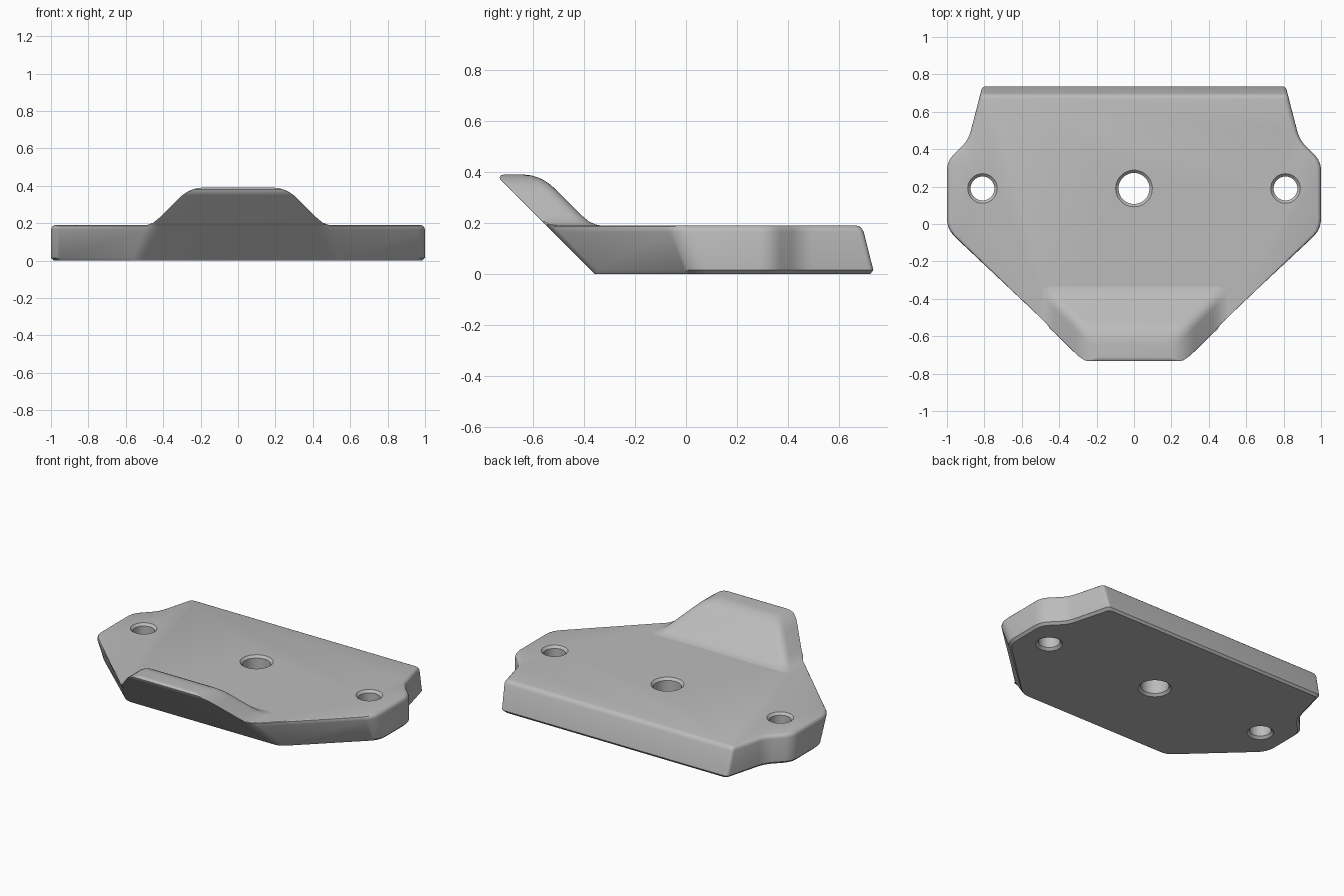
import bpy, bmesh, math
from mathutils import Vector

cube = bpy.data.objects.get("Cube")
if cube:
    bpy.data.objects.remove(cube, do_unlink=True)

grey = bpy.data.materials.new("satin grey")
grey.use_nodes = True
colour = (0.5, 0.5, 0.5, 1)
grey.diffuse_color = colour
grey.node_tree.nodes["Principled BSDF"].inputs["Base Color"].default_value = colour


def rounded(half, steps=6):
    """Mirror the +x corners (x, y, cut) and round every corner."""
    corners = half + [(-x, y, c) for x, y, c in reversed(half)]
    points = []
    for i, (x, y, cut) in enumerate(corners):
        p = Vector((x, y))
        before = Vector(corners[i - 1][:2]) - p
        after = Vector(corners[(i + 1) % len(corners)][:2]) - p
        a = p + before.normalized() * min(cut, before.length * 0.45)
        b = p + after.normalized() * min(cut, after.length * 0.45)
        for k in range(steps + 1):
            t = k / steps
            points.append(a * (1 - t) ** 2 + p * 2 * t * (1 - t) + b * t * t)
    return points


def loft(name, layers):
    """Skin a closed solid through stacked (z, outline) layers."""
    bm = bmesh.new()
    rings = [[bm.verts.new((p[0], p[1], z)) for p in outline] for z, outline in layers]
    n = len(rings[0])
    for low, high in zip(rings, rings[1:]):
        for i in range(n):
            j = (i + 1) % n
            bm.faces.new((low[i], low[j], high[j], high[i]))
    bm.faces.new(list(reversed(rings[0])))
    bm.faces.new(rings[-1])
    bmesh.ops.recalc_face_normals(bm, faces=bm.faces)
    mesh = bpy.data.meshes.new(name)
    bm.to_mesh(mesh)
    bm.free()
    mesh.materials.append(grey)
    obj = bpy.data.objects.new(name, mesh)
    bpy.context.collection.objects.link(obj)
    return obj


def activate(obj):
    bpy.ops.object.select_all(action='DESELECT')
    obj.select_set(True)
    bpy.context.view_layer.objects.active = obj


TOP = 0.19


def plate_outline(z, d):
    """Plate section at height z, its edges drawn in by d."""
    t = z / TOP
    return rounded([
        (0.55 - 0.1 * t, -0.36 - z, 0.04),
        (1 - d, 0.04 - 0.08 * t + 0.4 * d, 0.06),
        (1 - d, 0.335 - 0.4 * d, 0.05),
        (0.885 - 0.9 * d, 0.45 - 0.4 * d, 0.05),
        (0.81 + 0.012 * t - d, 0.74 - 0.048 * t - d, 0.02),
    ])


# Base plate with chamfered bottom and rounded top rim
plate = loft("base_plate", [(z, plate_outline(z, d)) for z, d in (
    (0, 0.015), (0.015, 0), (0.165, 0), (0.178, 0.004), (0.186, 0.011), (TOP, 0.022))])


# Bolt holes, chamfered at both ends
def circle(x, y, r, n=48):
    return [(x + r * math.cos(math.tau * i / n), y + r * math.sin(math.tau * i / n))
            for i in range(n)]


for x, r in ((-0.81, 0.064), (0, 0.083), (0.81, 0.064)):
    cutter = loft("hole_cutter", [(z, circle(x, 0.19, r + e)) for z, e in (
        (-0.01, 0.025), (0.015, 0), (TOP - 0.015, 0), (TOP + 0.01, 0.025))])
    cutter.hide_render = True
    cut = plate.modifiers.new("bolt_hole", 'BOOLEAN')
    cut.operation = 'DIFFERENCE'
    cut.solver = 'EXACT'
    cut.object = cutter
    activate(plate)
    bpy.ops.object.modifier_apply(modifier=cut.name)
    bpy.data.objects.remove(cutter, do_unlink=True)


# Raised front lip: leaning front face, sloped back and sides, flared foot
def lip_outline(w, front):
    return rounded([
        (min(w, 0.45), front, 0.01),
        (w, front + max(0.02, (w - 0.45) * 1.2), 0.01),
        (w, w - 0.83, 0.05),
    ])


lip = loft("front_lip", [(z, lip_outline(w, f)) for z, w, f in (
    (0.18, 0.43, -0.52), (0.189, 0.5, -0.549), (0.194, 0.475, -0.554),
    (0.205, 0.45, -0.565), (0.23, 0.42, -0.59), (0.325, 0.325, -0.685),
    (0.35, 0.298, -0.71), (0.37, 0.268, -0.73), (0.38, 0.245, -0.733),
    (0.387, 0.222, -0.727), (0.39, 0.195, -0.715))])

for obj in (plate, lip):
    activate(obj)
    bpy.ops.object.shade_smooth_by_angle(angle=math.radians(32))
